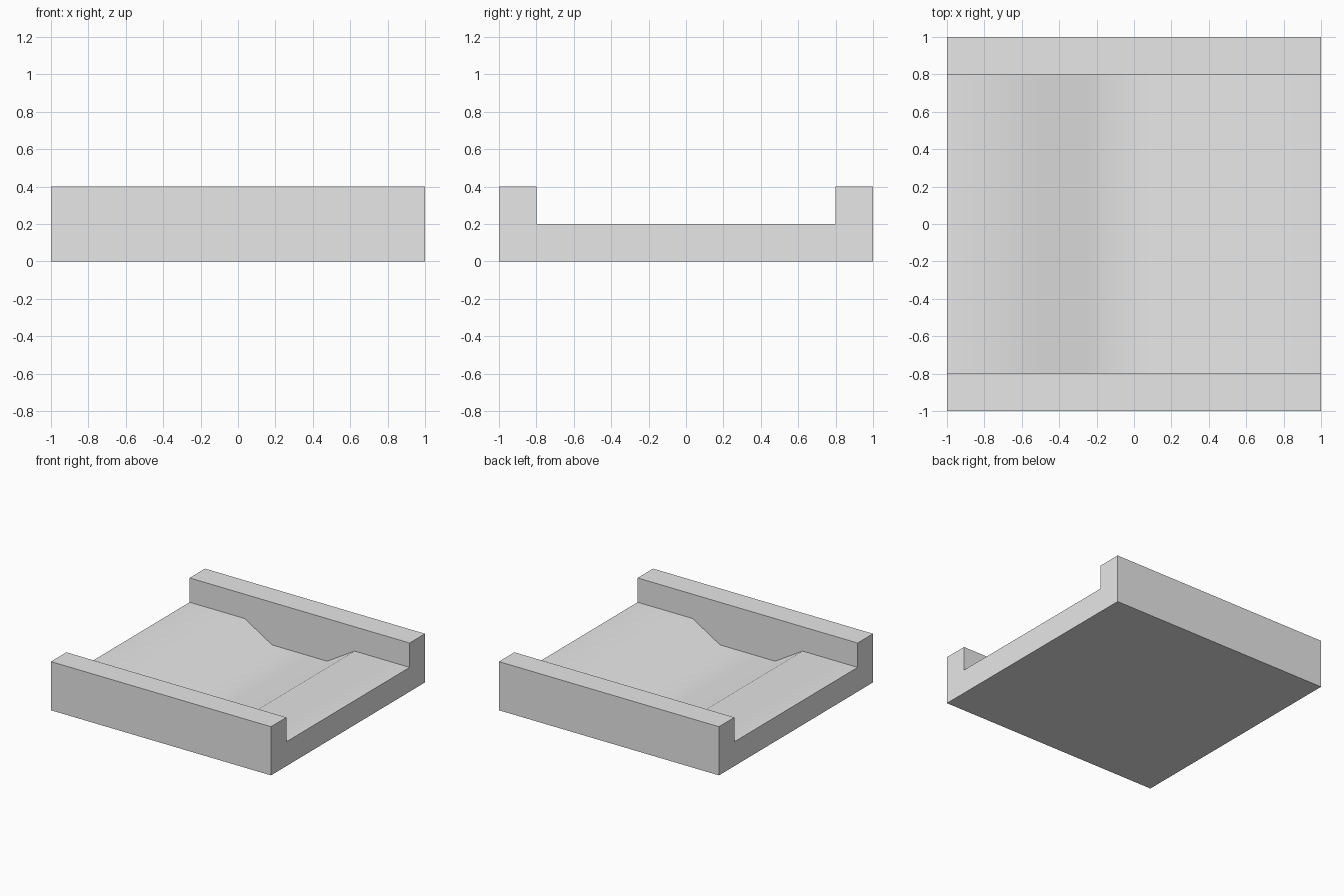
import bpy
import bmesh
import math

default = bpy.data.objects.get("Cube")
if default:
    bpy.data.objects.remove(default, do_unlink=True)

# Single plain grey
grey = bpy.data.materials.new("light_grey")
grey.use_nodes = True
colour = (0.8, 0.8, 0.8, 1)
grey.diffuse_color = colour
grey.node_tree.nodes["Principled BSDF"].inputs["Base Color"].default_value = colour


def prism(name, outline, half_depth):
    """Extrude an x-z outline along y, centred on y = 0."""
    bm = bmesh.new()
    face = bm.faces.new([bm.verts.new((x, -half_depth, z)) for x, z in outline])
    grown = bmesh.ops.extrude_face_region(bm, geom=[face])["geom"]
    verts = [v for v in grown if isinstance(v, bmesh.types.BMVert)]
    bmesh.ops.translate(bm, verts=verts, vec=(0, 2 * half_depth, 0))
    bmesh.ops.recalc_face_normals(bm, faces=bm.faces)
    mesh = bpy.data.meshes.new(name)
    bm.to_mesh(mesh)
    bm.free()
    mesh.materials.append(grey)
    obj = bpy.data.objects.new(name, mesh)
    bpy.context.collection.objects.link(obj)
    return obj


# Solid block with side walls
block = prism("channel_block", [(-1, 0), (1, 0), (1, 0.4), (-1, 0.4)], 1)

# Trench between the walls, with a flat-bottomed dip across the middle
half_floor = [(0.25, 0.05), (0.5, 0.2), (1.2, 0.2), (1.2, 0.6)]
outline = half_floor + [(-x, z) for x, z in reversed(half_floor)]
cutter = prism("trench_cutter", outline, 0.8)
cutter.hide_render = True

cut = block.modifiers.new("trench", "BOOLEAN")
cut.operation = "DIFFERENCE"
cut.solver = "EXACT"
cut.object = cutter

bpy.ops.object.select_all(action="DESELECT")
block.select_set(True)
bpy.context.view_layer.objects.active = block
bpy.ops.object.modifier_apply(modifier=cut.name)
bpy.data.objects.remove(cutter, do_unlink=True)

# Soft dip, crisp walls
bpy.ops.object.shade_smooth_by_angle(angle=math.radians(40))
